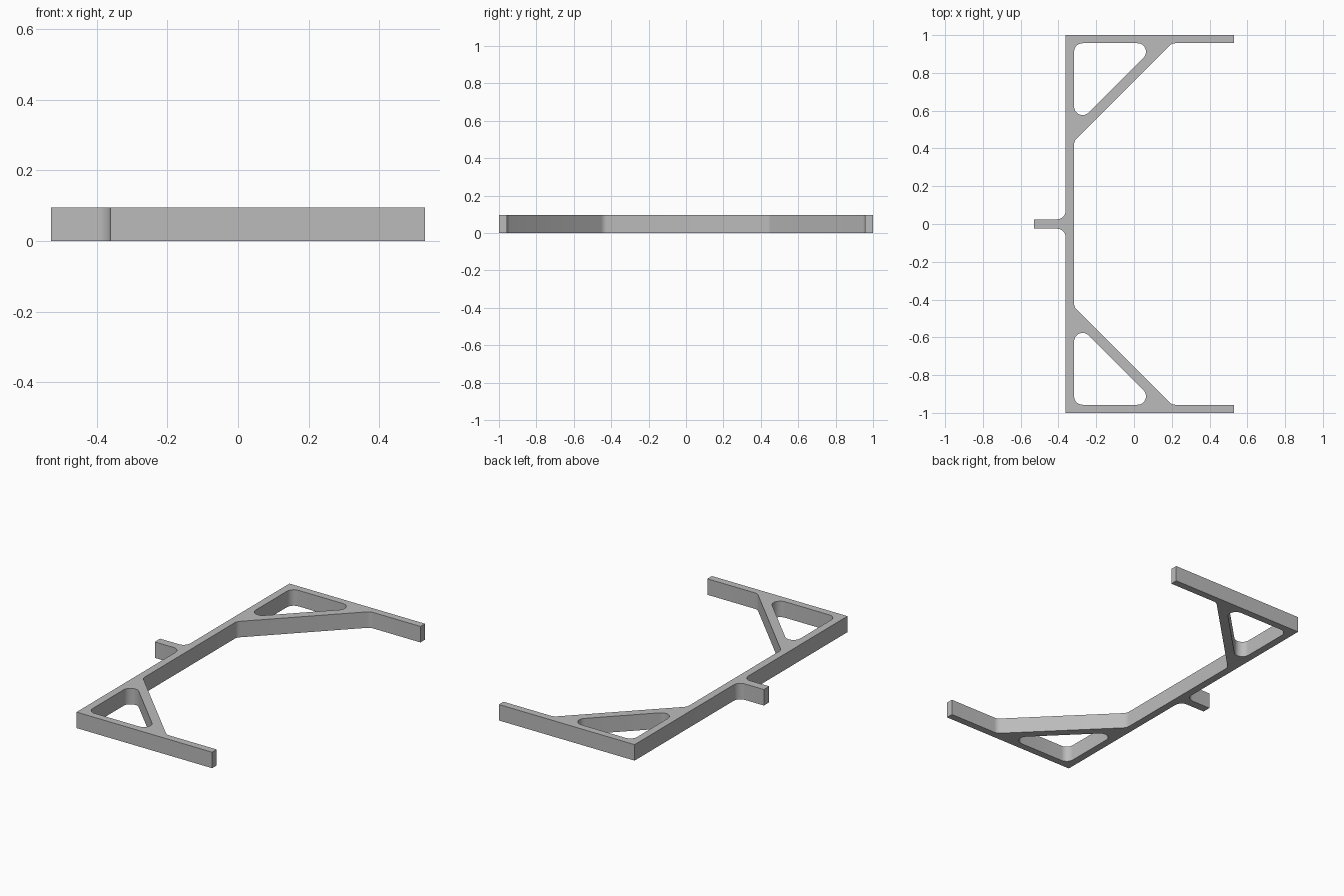
import bpy, bmesh, math
from mathutils import Vector

cube = bpy.data.objects.get("Cube")
if cube:
    bpy.data.objects.remove(cube, do_unlink=True)

HEIGHT = 0.095
RADIUS = 0.045           # fillet radius of inner corners
OUT, INN = -0.362, -0.317  # outer and inner faces of the spine
REACH = 0.53
BAR = 0.957              # inner face of the end arms
STUB = 0.025             # half width of the stub
BRACE_IN, BRACE_OUT = 0.757, 0.83  # brace edges, as y - x


def fillet(corners):
    """Round each corner flagged True with an arc of RADIUS."""
    pts = []
    for i, (x, y, rounded) in enumerate(corners):
        p = Vector((x, y))
        if not rounded:
            pts.append(p)
            continue
        a = (Vector(corners[i - 1][:2]) - p).normalized()
        b = (Vector(corners[(i + 1) % len(corners)][:2]) - p).normalized()
        half = a.angle(b) / 2
        centre = p + (a + b).normalized() * RADIUS / math.sin(half)
        start = p + a * RADIUS / math.tan(half) - centre
        end = p + b * RADIUS / math.tan(half) - centre
        sweep = start.angle_signed(end)
        steps = max(4, round(abs(sweep) / math.radians(9)))
        for k in range(steps + 1):
            t = -sweep * k / steps   # angle_signed is clockwise
            c, s = math.cos(t), math.sin(t)
            pts.append(centre + Vector((c * start.x - s * start.y,
                                        s * start.x + c * start.y)))
    return pts


def mirrored(corners):
    return [(x, -y, r) for x, y, r in reversed(corners)]


# Upper half of the outline, from the stub round to the brace
half = [(-REACH, STUB, False), (OUT, STUB, True), (OUT, 1, False),
        (REACH, 1, False), (REACH, BAR, False),
        (BAR - BRACE_IN, BAR, True), (INN, INN + BRACE_IN, True)]
# Triangular opening between spine, arm and brace
opening = [(INN, BAR, True), (BAR - BRACE_OUT, BAR, True),
           (INN, INN + BRACE_OUT, True)]

bm = bmesh.new()
for loop in (half + mirrored(half), opening, mirrored(opening)):
    verts = [bm.verts.new((p.x, p.y, 0)) for p in fillet(loop)]
    for i, v in enumerate(verts):
        bm.edges.new((verts[i - 1], v))

# Fill the profile and raise it into a plate
bmesh.ops.triangle_fill(bm, use_beauty=True, use_dissolve=False, edges=bm.edges[:])
ret = bmesh.ops.extrude_face_region(bm, geom=bm.faces[:], use_keep_orig=True)
top = [g for g in ret["geom"] if isinstance(g, bmesh.types.BMVert)]
bmesh.ops.translate(bm, verts=top, vec=(0, 0, HEIGHT))
bmesh.ops.recalc_face_normals(bm, faces=bm.faces[:])
mesh = bpy.data.meshes.new("bracket_frame")
bm.to_mesh(mesh)
bm.free()

frame = bpy.data.objects.new("bracket_frame", mesh)
bpy.context.collection.objects.link(frame)

grey = bpy.data.materials.new("plain grey")
grey.use_nodes = True
colour = (0.5, 0.5, 0.5, 1)
grey.diffuse_color = colour
grey.node_tree.nodes["Principled BSDF"].inputs["Base Color"].default_value = colour
mesh.materials.append(grey)

# Smooth fillets, sharp edges
bpy.ops.object.select_all(action="DESELECT")
frame.select_set(True)
bpy.context.view_layer.objects.active = frame
bpy.ops.object.shade_smooth_by_angle(angle=math.radians(30))
